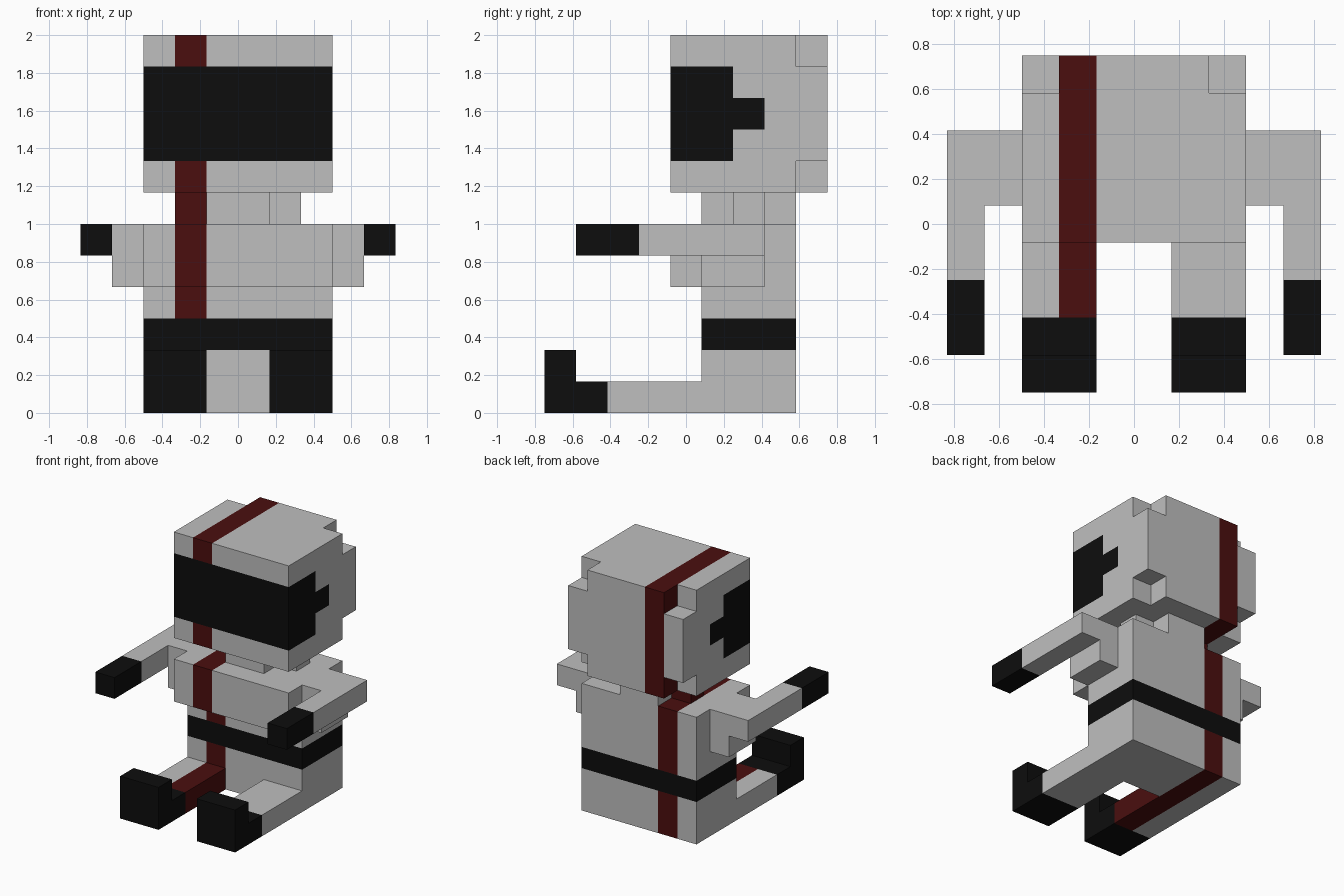
import bpy
import bmesh
from mathutils import Vector

cube = bpy.data.objects.get("Cube")
if cube:
    bpy.data.objects.remove(cube, do_unlink=True)

UNIT = 1 / 6                        # size of one block
ORIGIN = Vector((0, -4.5, 0))       # block grid is centred in depth
GREY, RED, BLACK = range(3)


def make_material(name, rgb):
    mat = bpy.data.materials.new(name)
    mat.use_nodes = True
    mat.diffuse_color = (*rgb, 1)
    mat.node_tree.nodes["Principled BSDF"].inputs["Base Color"].default_value = (*rgb, 1)
    return mat


materials = [make_material("light_grey", (0.52, 0.52, 0.52)),
             make_material("dark_red", (0.07, 0.0045, 0.0045)),
             make_material("black", (0.004, 0.004, 0.004))]

blocks = {}                         # block position -> (part name, colour)


def box_cells(xs, ys, zs):
    return [(x, y, z) for x in range(*xs) for y in range(*ys) for z in range(*zs)]


def stripe_colour(cell):
    return RED if cell[0] == -2 else GREY


def fill(name, xs, ys, zs, colour=None):
    """Fill a box of blocks; without a colour it is grey with the red stripe."""
    for c in box_cells(xs, ys, zs):
        blocks[c] = (name, stripe_colour(c) if colour is None else colour)


def fill_pair(name, xs, ys, zs, colour=None):
    """Fill the same box on the left (+x) and the right (-x)."""
    fill("left_" + name, xs, ys, zs, colour)
    fill("right_" + name, (-xs[1], -xs[0]), ys, zs, colour)


# Torso, belt and chest
fill("torso", (-3, 3), (5, 8), (0, 6))
fill("belt", (-3, 3), (5, 8), (2, 3), BLACK)
fill("chest", (-3, 3), (4, 5), (4, 6))

# Rounded neck
fill("neck", (-1, 1), (5, 8), (6, 7))
fill("neck", (-2, 2), (6, 7), (6, 7))

# Legs and upturned boots
fill_pair("leg", (1, 3), (2, 5), (0, 1))
fill_pair("boot", (1, 3), (0, 2), (0, 1), BLACK)
fill_pair("boot", (1, 3), (0, 1), (1, 2), BLACK)

# Shoulders, forward-reaching arms and gloves
fill_pair("shoulder", (3, 4), (5, 7), (4, 6))
fill_pair("arm", (4, 5), (3, 7), (5, 6))
fill_pair("glove", (4, 5), (1, 3), (5, 6), BLACK)

# Helmet with its four back corners notched
fill("helmet", (-3, 3), (4, 9), (7, 12))
for x in (-3, 2):
    for z in (7, 11):
        del blocks[(x, 8, z)]

# Visor wrapping round the sides, with a small tab on each
fill("visor", (-3, 3), (4, 5), (8, 11), BLACK)
for x in (-3, 2):
    fill("visor", (x, x + 1), (5, 6), (8, 11), BLACK)
    fill("visor", (x, x + 1), (6, 7), (9, 10), BLACK)


def block_face(cell, axis, sign):
    """Four corners of one block side, wound to face outwards."""
    u, v = (axis + 1) % 3, (axis + 2) % 3
    corners = []
    for a, b in ((0, 0), (1, 0), (1, 1), (0, 1)):
        p = Vector(cell)
        p[axis] += max(sign, 0)
        p[u] += a
        p[v] += b
        corners.append((p + ORIGIN) * UNIT)
    return corners if sign > 0 else corners[::-1]


# Build each part from its exposed block sides only
for name in dict.fromkeys(part for part, _ in blocks.values()):
    bm = bmesh.new()
    for cell, (part, colour) in blocks.items():
        if part != name:
            continue
        for axis in range(3):
            for sign in (-1, 1):
                neighbour = list(cell)
                neighbour[axis] += sign
                if tuple(neighbour) not in blocks:
                    face = bm.faces.new([bm.verts.new(p) for p in block_face(cell, axis, sign)])
                    face.material_index = colour
    bmesh.ops.remove_doubles(bm, verts=bm.verts[:], dist=UNIT / 100)
    mesh = bpy.data.meshes.new(name)
    bm.to_mesh(mesh)
    bm.free()
    for mat in materials:
        mesh.materials.append(mat)
    bpy.context.collection.objects.link(bpy.data.objects.new(name, mesh))
